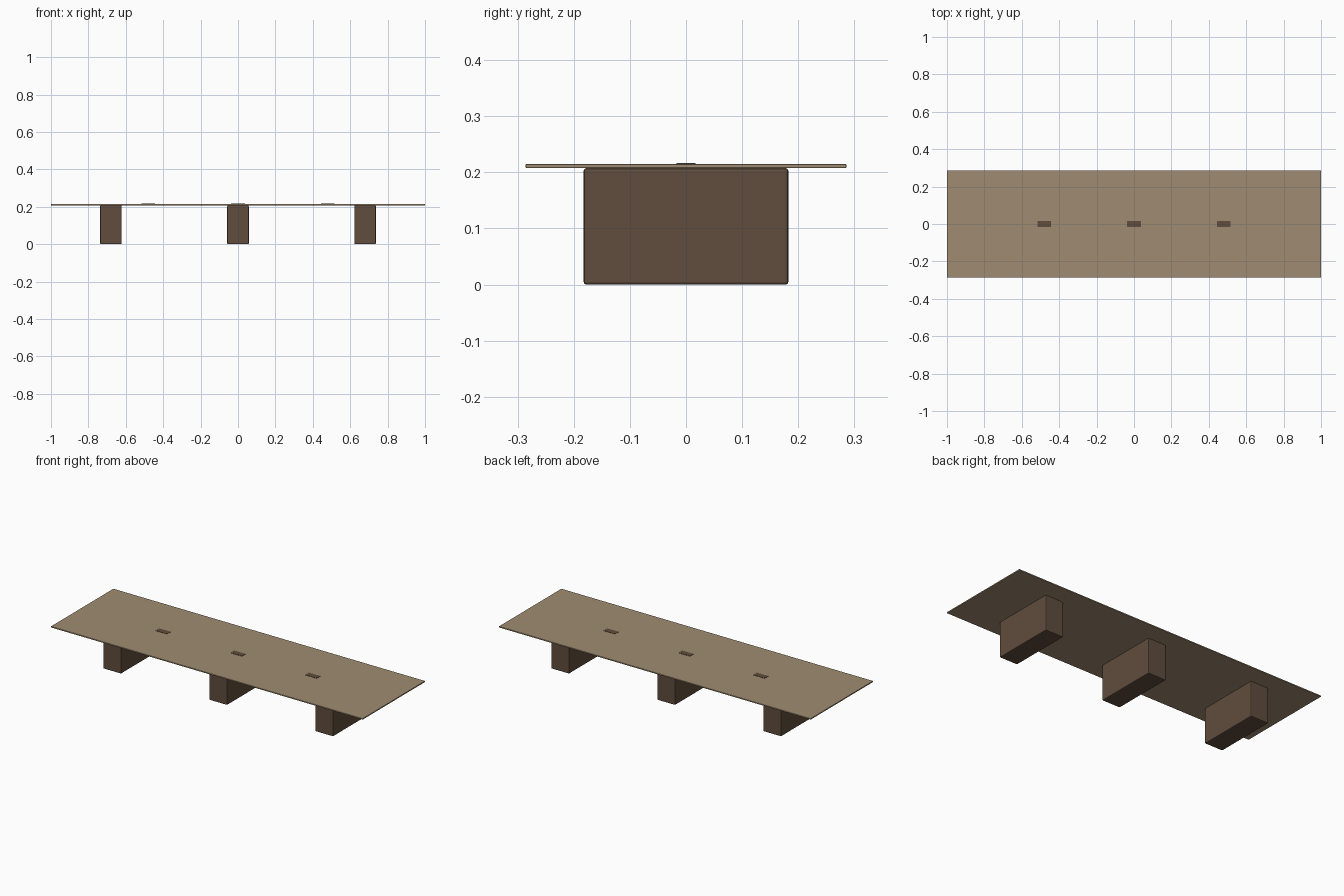
import bpy

if "Cube" in bpy.data.objects:
    bpy.data.objects.remove(bpy.data.objects["Cube"])


def srgb(r, g, b):
    lin = lambda c: c / 12.92 if c <= 0.04045 else ((c + 0.055) / 1.055) ** 2.4
    return tuple(lin(v / 255) for v in (r, g, b)) + (1.0,)


def material(name, rgb):
    m = bpy.data.materials.new(name)
    m.diffuse_color = srgb(*rgb)
    m.use_nodes = True
    m.node_tree.nodes["Principled BSDF"].inputs["Base Color"].default_value = m.diffuse_color
    return m


light_wood = material("light wood", (160, 140, 114))
dark_wood = material("dark wood", (96, 77, 61))


def box(name, x, size, z0, z1, mat, bevel=0.0):
    """Box centred on y = 0, spanning z0..z1, with optional eased edges."""
    bpy.ops.mesh.primitive_cube_add(size=1, location=(x, 0, (z0 + z1) / 2))
    ob = bpy.context.object
    ob.name = name
    ob.scale = (size[0], size[1], z1 - z0)
    bpy.ops.object.transform_apply(location=False, rotation=False, scale=True)
    ob.data.materials.append(mat)
    if bevel:
        mod = ob.modifiers.new("eased edges", "BEVEL")
        mod.width = bevel
        mod.segments = 2
    return ob


# Thin table top
box("table_top", 0, (2.0, 0.572), 0.2075, 0.215, light_wood, 0.002)

# Block legs and the small inlays set into the top
for side, i in (("left", -1), ("middle", 0), ("right", 1)):
    box(side + "_leg", 0.68 * i, (0.115, 0.365), 0.0, 0.2075, dark_wood, 0.005)
    box(side + "_inlay", 0.48 * i, (0.074, 0.034), 0.213, 0.2165, dark_wood)
